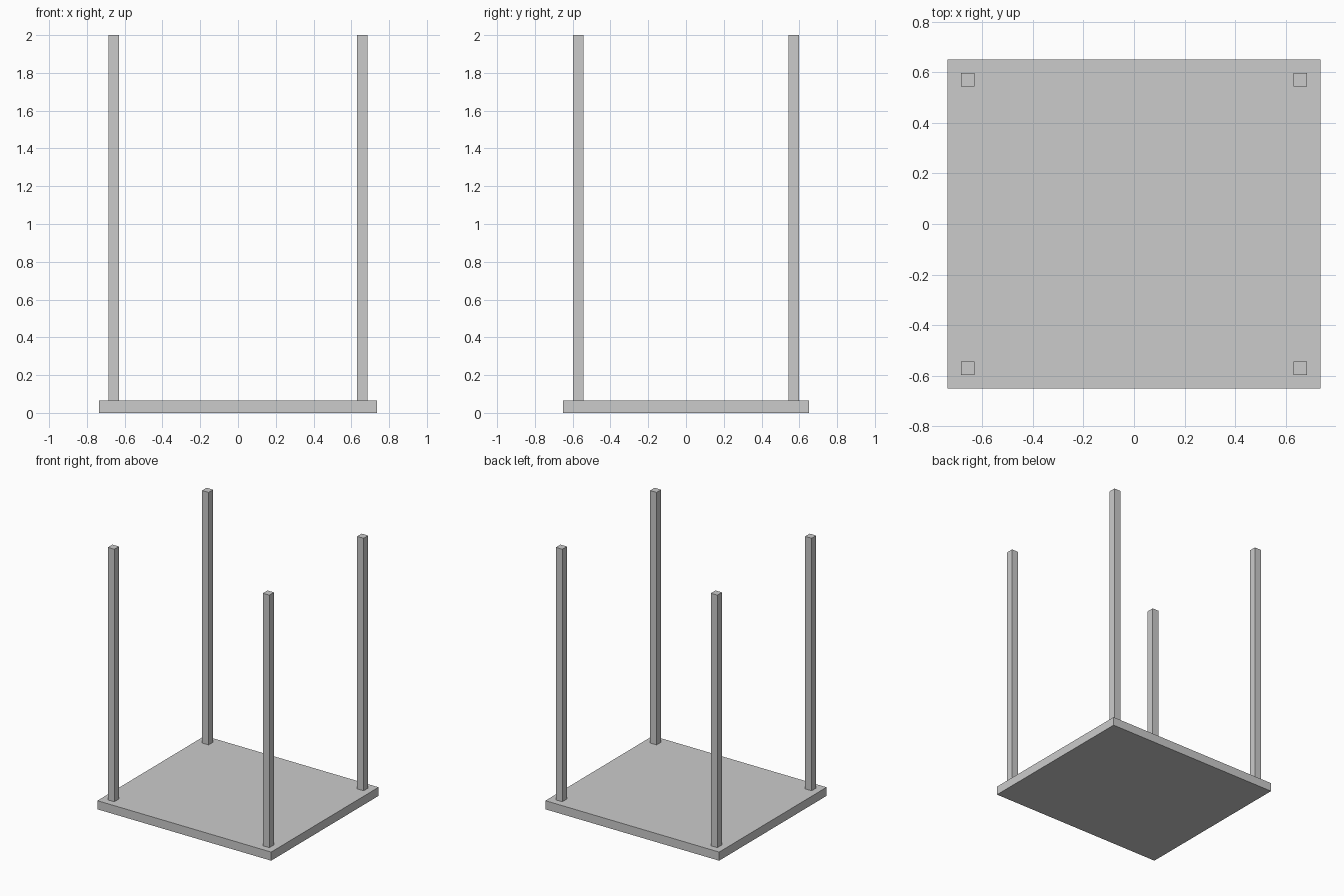
import bpy

if "Cube" in bpy.data.objects:
    bpy.data.objects.remove(bpy.data.objects["Cube"])


def box(name, size, center):
    bpy.ops.mesh.primitive_cube_add(size=1, location=center)
    obj = bpy.context.object
    obj.name = name
    obj.scale = size
    bpy.ops.object.transform_apply(location=False, rotation=False, scale=True)
    return obj


TOP_T = 0.066    # slab thickness
LEG_W = 0.055    # leg cross-section
HEIGHT = 2.0

# Flat slab lying on the ground
box("slab", (1.472, 1.30, TOP_T), (0, 0, TOP_T / 2))

# Four upright legs inset from the corners
for side, sx in (("left", -1), ("right", 1)):
    for end, sy in (("front", -1), ("back", 1)):
        box(f"{end}_{side}_leg", (LEG_W, LEG_W, HEIGHT - TOP_T),
            (sx * 0.657, sy * 0.57, (HEIGHT + TOP_T) / 2))
